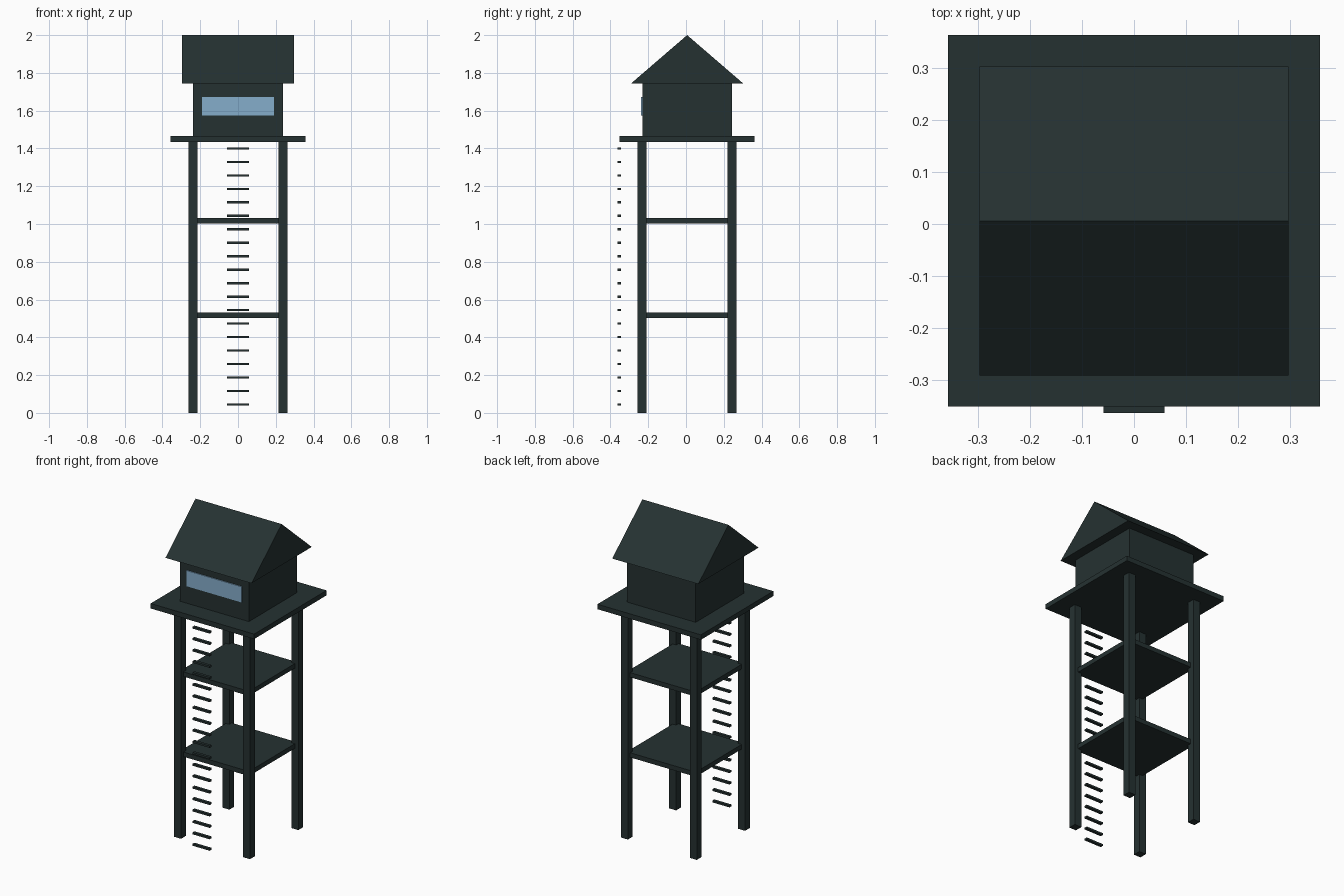
import bpy, bmesh

if "Cube" in bpy.data.objects:
    bpy.data.objects.remove(bpy.data.objects["Cube"])

CY = 0.006  # tower sits slightly back because the ladder sticks out in front


def material(name, rgb):
    m = bpy.data.materials.new(name)
    m.diffuse_color = (*rgb, 1)
    m.use_nodes = True
    m.node_tree.nodes["Principled BSDF"].inputs["Base Color"].default_value = m.diffuse_color
    return m


DARK = material("dark_slate", (0.0185, 0.031, 0.031))
GLASS = material("window_blue", (0.235, 0.42, 0.60))


def make_object(name, bm, mat):
    bmesh.ops.recalc_face_normals(bm, faces=bm.faces)
    mesh = bpy.data.meshes.new(name)
    bm.to_mesh(mesh)
    bm.free()
    mesh.materials.append(mat)
    ob = bpy.data.objects.new(name, mesh)
    bpy.context.collection.objects.link(ob)
    return ob


def box(name, x, y, z, mat=DARK):
    """Box from (min, max) ranges on each axis."""
    bm = bmesh.new()
    bmesh.ops.create_cube(bm, size=1)
    for v in bm.verts:
        v.co = [r[0] if c < 0 else r[1] for c, r in zip(v.co, (x, y, z))]
    return make_object(name, bm, mat)


def square(name, half, z0, z1):
    return box(name, (-half, half), (CY - half, CY + half), (z0, z1))


# Four legs
LEG, R = 0.238, 0.024
for sx, side in ((-1, "left"), (1, "right")):
    for sy, end in ((-1, "front"), (1, "back")):
        x, y = sx * LEG, CY + sy * LEG
        box(f"{end}_{side}_leg", (x - R, x + R), (y - R, y + R), (0, 1.436))

# Bracing decks, platform and cabin
square("lower_deck", LEG, 0.503, 0.532)
square("upper_deck", LEG, 1.003, 1.032)
square("platform", 0.357, 1.435, 1.466)
square("cabin", 0.237, 1.465, 1.745)

# Front window plate
box("window", (-0.19, 0.19), (CY - 0.243, CY - 0.236), (1.575, 1.673), GLASS)

# Gable roof: triangle profile extruded along x
H = 0.297
bm = bmesh.new()
tri = bm.faces.new([bm.verts.new((-H, CY + y, z))
                    for y, z in ((-H, 1.744), (H, 1.744), (0, 2.0))])
ext = bmesh.ops.extrude_face_region(bm, geom=[tri])
bmesh.ops.translate(bm, vec=(2 * H, 0, 0),
                    verts=[g for g in ext["geom"] if isinstance(g, bmesh.types.BMVert)])
make_object("roof", bm, DARK)

# Ladder rungs
for i in range(20):
    z = 0.045 + i * 0.0713
    box(f"ladder_rung_{i + 1}", (-0.059, 0.059), (-0.363, -0.345), (z - 0.006, z + 0.006))
